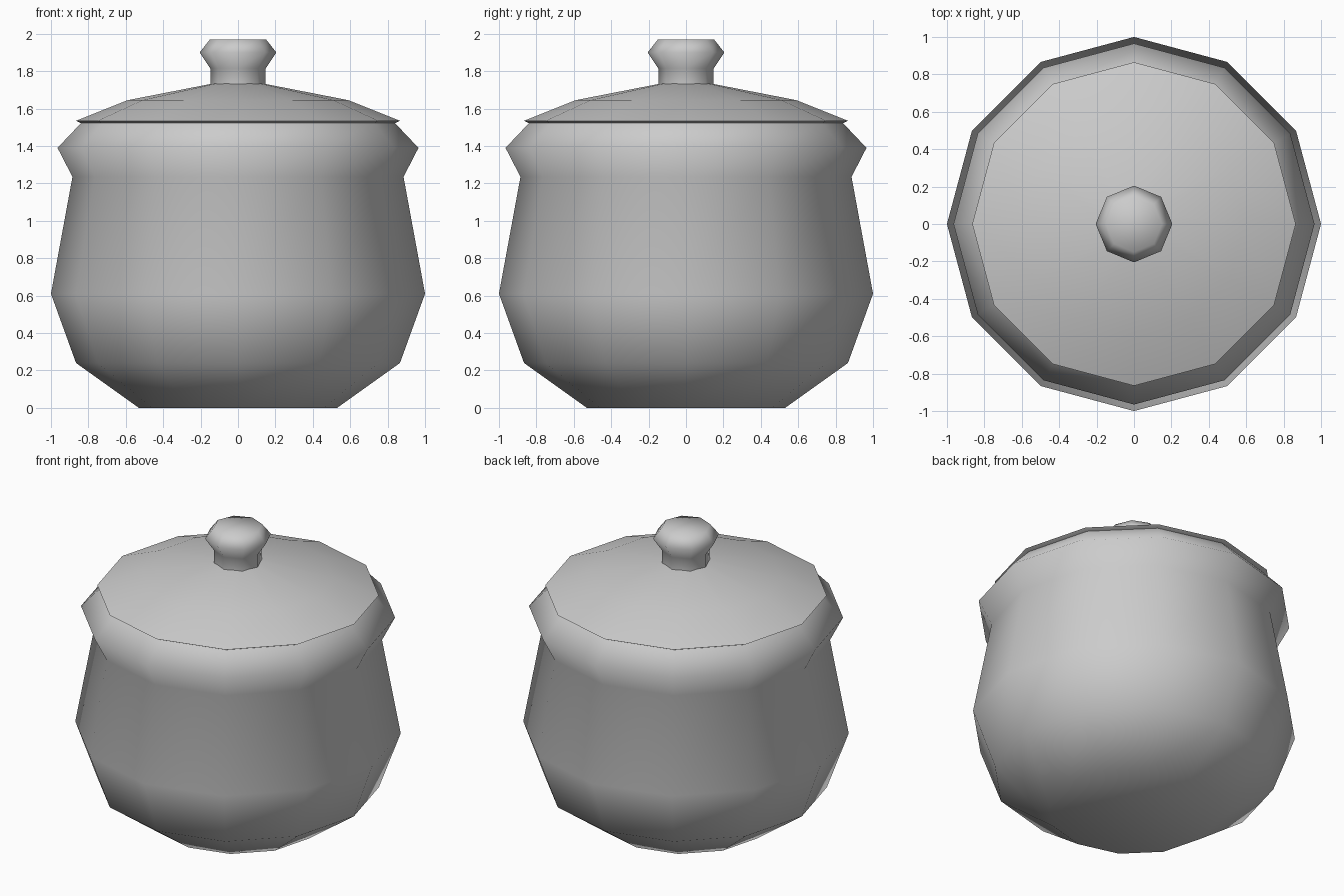
import bpy
import bmesh
from math import cos, sin, tau, radians

cube = bpy.data.objects.get("Cube")
if cube:
    bpy.data.objects.remove(cube, do_unlink=True)

# Single clay colour
clay = bpy.data.materials.new("grey clay")
clay.use_nodes = True
colour = (0.6, 0.6, 0.6, 1)
clay.diffuse_color = colour
clay.node_tree.nodes["Principled BSDF"].inputs["Base Color"].default_value = colour


def lathe(name, profile, sides, cap_bottom=False, cap_top=False, sharp_angle=180):
    """Turn a (radius, height) profile, listed bottom to top, around z."""
    bm = bmesh.new()
    rings = []
    for r, z in profile:
        rings.append([bm.verts.new((r * cos(tau * i / sides), r * sin(tau * i / sides), z))
                      for i in range(sides)])
    for low, high in zip(rings, rings[1:]):
        for i in range(sides):
            j = (i + 1) % sides
            bm.faces.new((low[i], low[j], high[j], high[i]))
    if cap_bottom:
        bm.faces.new(rings[0][::-1])
    if cap_top:
        bm.faces.new(rings[-1])
    bm.normal_update()
    for face in bm.faces:
        face.smooth = True
    for edge in bm.edges:
        if len(edge.link_faces) == 2:
            edge.smooth = edge.calc_face_angle() < radians(sharp_angle)
    mesh = bpy.data.meshes.new(name)
    bm.to_mesh(mesh)
    bm.free()
    mesh.materials.append(clay)
    obj = bpy.data.objects.new(name, mesh)
    bpy.context.collection.objects.link(obj)
    return obj


# Pot body with pinched neck and flared collar
lathe("pot_body",
      [(0.53, 0), (0.866, 0.24), (1, 0.61), (0.885, 1.235), (0.965, 1.39), (0.835, 1.527)],
      12, cap_bottom=True)

# Shallow domed lid with a thin, crisp rim
lathe("lid",
      [(0.835, 1.52), (0.865, 1.535), (0.59, 1.645), (0.12, 1.737)],
      12, cap_bottom=True, cap_top=True, sharp_angle=60)

# Flared knob
lathe("lid_knob",
      [(0.148, 1.72), (0.148, 1.815), (0.205, 1.9), (0.15, 1.97)],
      8, cap_top=True)
